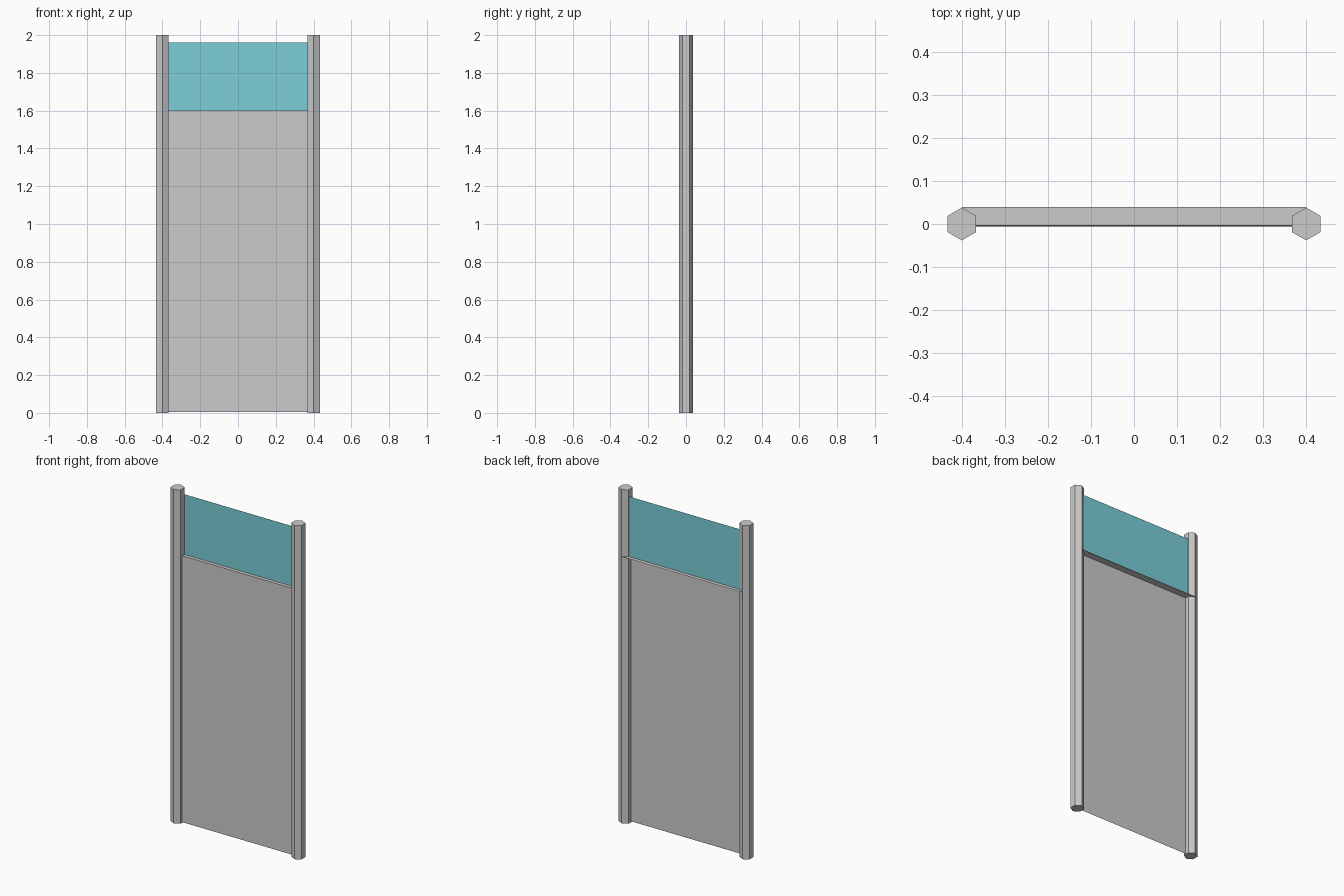
import bpy
import math

if "Cube" in bpy.data.objects:
    bpy.data.objects.remove(bpy.data.objects["Cube"])


def sheet(name, y0, z0, y1, z1, half=0.4):
    """Single-layer rectangle spanning the posts, between two (y, z) edges."""
    mesh = bpy.data.meshes.new(name)
    mesh.from_pydata(
        [(-half, y0, z0), (half, y0, z0), (half, y1, z1), (-half, y1, z1)],
        [], [(0, 1, 2, 3)])
    obj = bpy.data.objects.new(name, mesh)
    bpy.context.collection.objects.link(obj)
    return obj


# Hexagonal posts, corners pointing front and back
for name, x in (("left_post", -0.4), ("right_post", 0.4)):
    bpy.ops.mesh.primitive_cylinder_add(
        vertices=6, radius=0.038, depth=2, location=(x, 0, 1))
    bpy.context.object.name = name

# Lower panel and the narrow ledge folded back from its top
sheet("lower_panel", -0.006, 0.005, -0.004, 1.6)
sheet("ledge", -0.004, 1.6, 0.04, 1.6)

# Glass pane standing on the middle of the ledge
glass = sheet("glass_pane", 0.017, 1.6, 0.017, 1.96)
mat = bpy.data.materials.new("glass")
mat.diffuse_color = (0.2, 0.62, 0.7, 1)
mat.use_nodes = True
mat.node_tree.nodes["Principled BSDF"].inputs["Base Color"].default_value = mat.diffuse_color
glass.data.materials.append(mat)
